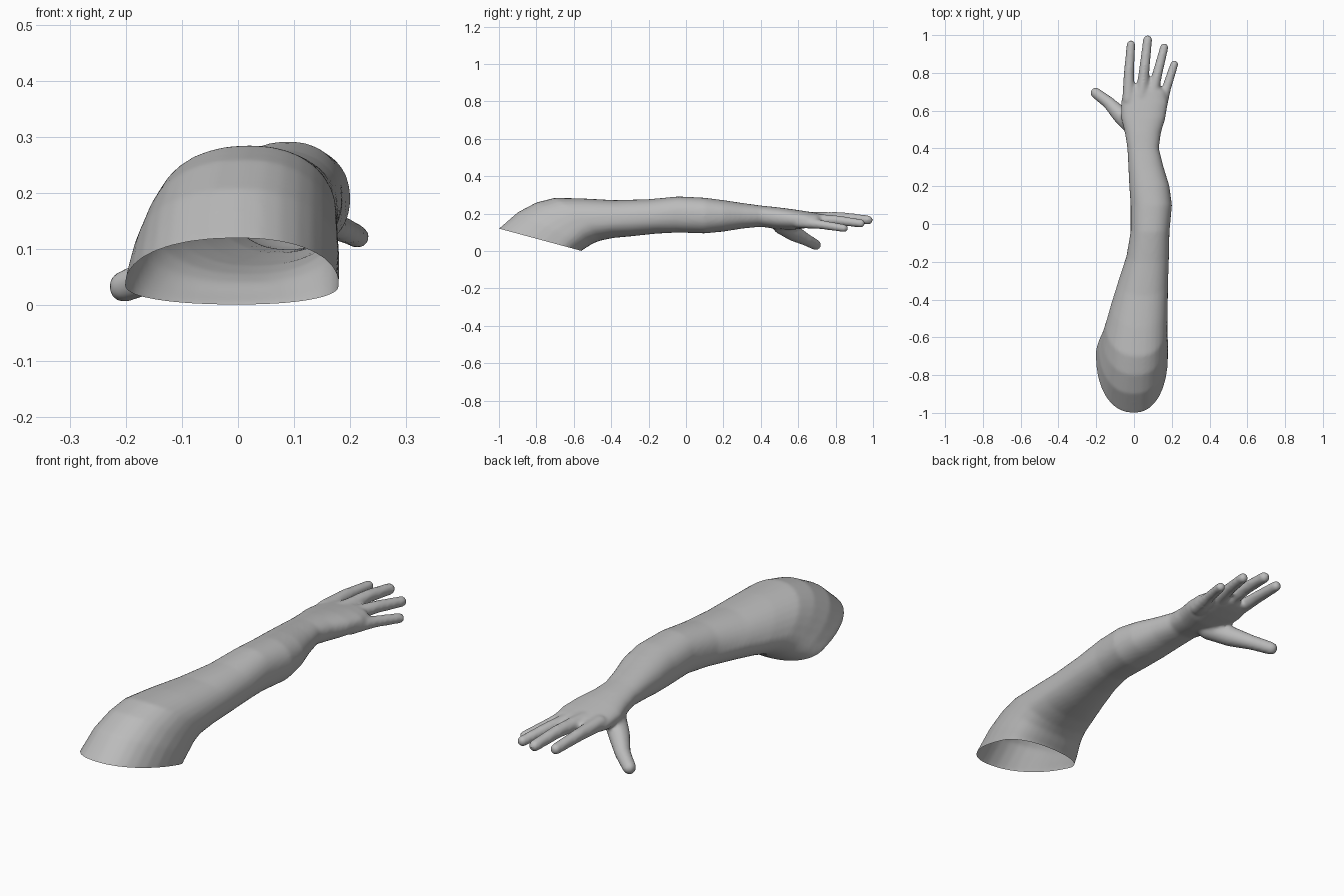
import bpy, bmesh, math
from mathutils import Vector

if "Cube" in bpy.data.objects:
    bpy.data.objects.remove(bpy.data.objects["Cube"])

skin = bpy.data.materials.new("grey skin")
skin.diffuse_color = (0.5, 0.5, 0.5, 1)
skin.use_nodes = True
skin.node_tree.nodes["Principled BSDF"].inputs["Base Color"].default_value = skin.diffuse_color

SEG = 32


def spow(v, p):
    return math.copysign(abs(v) ** p, v)


def ring_points(top, side, bot, xl, xr, xc):
    """Closed section made of four quarter curves; top/side/bot are (y, z)."""
    pts = []
    for i in range(SEG):
        a = 2 * math.pi * i / SEG
        c, s = spow(math.cos(a), 0.9), spow(math.sin(a), 0.9)
        end = top if s >= 0 else bot
        x = xc + c * ((xr - xc) if c >= 0 else (xc - xl))
        y = side[0] + abs(s) * (end[0] - side[0])
        z = side[1] + abs(s) * (end[1] - side[1])
        pts.append(Vector((x, y, z)))
    return pts


def upright(y, zt, zs, zb, xl, xr, xc):
    return ring_points((y, zt), (y, zs), (y, zb), xl, xr, xc)


def add_loft(bm, rings):
    loops = [[bm.verts.new(p) for p in r] for r in rings]
    for a, b in zip(loops, loops[1:]):
        for i in range(SEG):
            j = (i + 1) % SEG
            bm.faces.new((a[i], a[j], b[j], b[i]))
    bm.faces.new(loops[0])
    bm.faces.new(loops[-1])


def add_digit(bm, joints, steps=9):
    """Chain of overlapping balls along (x, y, z, radius) joints."""
    for a, b in zip(joints, joints[1:]):
        for k in range(steps + 1):
            x, y, z, r = Vector(a).lerp(Vector(b), k / steps)
            v = bmesh.ops.create_icosphere(bm, subdivisions=2, radius=r)["verts"]
            bmesh.ops.translate(bm, verts=v, vec=(x, y, z))


# Shoulder sections lean with the slanted opening, then turn upright
rings = [
    ring_points((-1.00, .12), (-.68, .04), (-.56, .002), -.202, .180, 0),
    ring_points((-.90, .207), (-.64, .08), (-.53, .02), -.188, .181, 0),
    ring_points((-.80, .26), (-.59, .12), (-.50, .04), -.168, .178, .01),
    ring_points((-.70, .285), (-.53, .15), (-.46, .055), -.150, .177, .02),
    ring_points((-.55, .281), (-.42, .16), (-.39, .07), -.120, .179, .03),
    ring_points((-.38, .272), (-.30, .17), (-.30, .078), -.083, .181, .05),
    ring_points((-.20, .277), (-.17, .18), (-.16, .093), -.040, .185, .07),
    # Elbow, forearm, wrist and palm
    upright(-.04, .292, .195, .099, -.018, .188, .09),
    upright(.10, .285, .190, .094, -.018, .201, .095),
    upright(.20, .272, .190, .104, -.025, .188, .08),
    upright(.30, .257, .190, .120, -.030, .157, .06),
    upright(.40, .243, .190, .130, -.035, .132, .05),
    upright(.48, .235, .180, .118, -.048, .142, .05),
    upright(.56, .225, .172, .113, -.068, .166, .06),
    upright(.64, .213, .167, .122, -.069, .178, .06),
    upright(.70, .203, .167, .133, -.058, .165, .06),
    upright(.74, .192, .168, .145, -.035, .120, .05),
]
# Extra length past the opening, trimmed away later
rings.insert(0, [p + Vector((0, -.04, -.05)) for p in rings[0]])

bm = bmesh.new()
add_loft(bm, rings)

# Index, middle, ring and little fingers
add_digit(bm, [(-.030, .66, .175, .034), (-.027, .80, .175, .029), (-.016, .95, .165, .025)])
add_digit(bm, [(.040, .68, .178, .034), (.057, .84, .180, .029), (.072, .975, .166, .026)])
add_digit(bm, [(.090, .66, .170, .034), (.125, .80, .165, .028), (.160, .935, .148, .024)])
add_digit(bm, [(.138, .60, .155, .034), (.172, .72, .142, .026), (.213, .845, .122, .023)])
# Thumb
add_digit(bm, [(.000, .51, .138, .050), (-.070, .575, .097, .046),
               (-.135, .643, .060, .034), (-.203, .694, .033, .030)])
bmesh.ops.recalc_face_normals(bm, faces=bm.faces)

mesh = bpy.data.meshes.new("arm")
bm.to_mesh(mesh)
bm.free()
arm = bpy.data.objects.new("arm", mesh)
bpy.context.collection.objects.link(arm)
bpy.context.view_layer.objects.active = arm
arm.select_set(True)

# Fuse everything into one skin and soften it
fuse = arm.modifiers.new("fuse", 'REMESH')
fuse.mode = 'VOXEL'
fuse.voxel_size = 0.008
soft = arm.modifiers.new("soften", 'SMOOTH')
soft.factor = 0.5
soft.iterations = 10
for m in ("fuse", "soften"):
    bpy.ops.object.modifier_apply(modifier=m)

# Cut the open shoulder end along its slanted plane
bm = bmesh.new()
bm.from_mesh(arm.data)
bmesh.ops.bisect_plane(bm, geom=bm.verts[:] + bm.edges[:] + bm.faces[:],
                       plane_co=(0, -1, .12), plane_no=(0, .27, 1), clear_inner=True)
bm.to_mesh(arm.data)
bm.free()

arm.data.materials.clear()
arm.data.materials.append(skin)
bpy.ops.object.shade_smooth()
